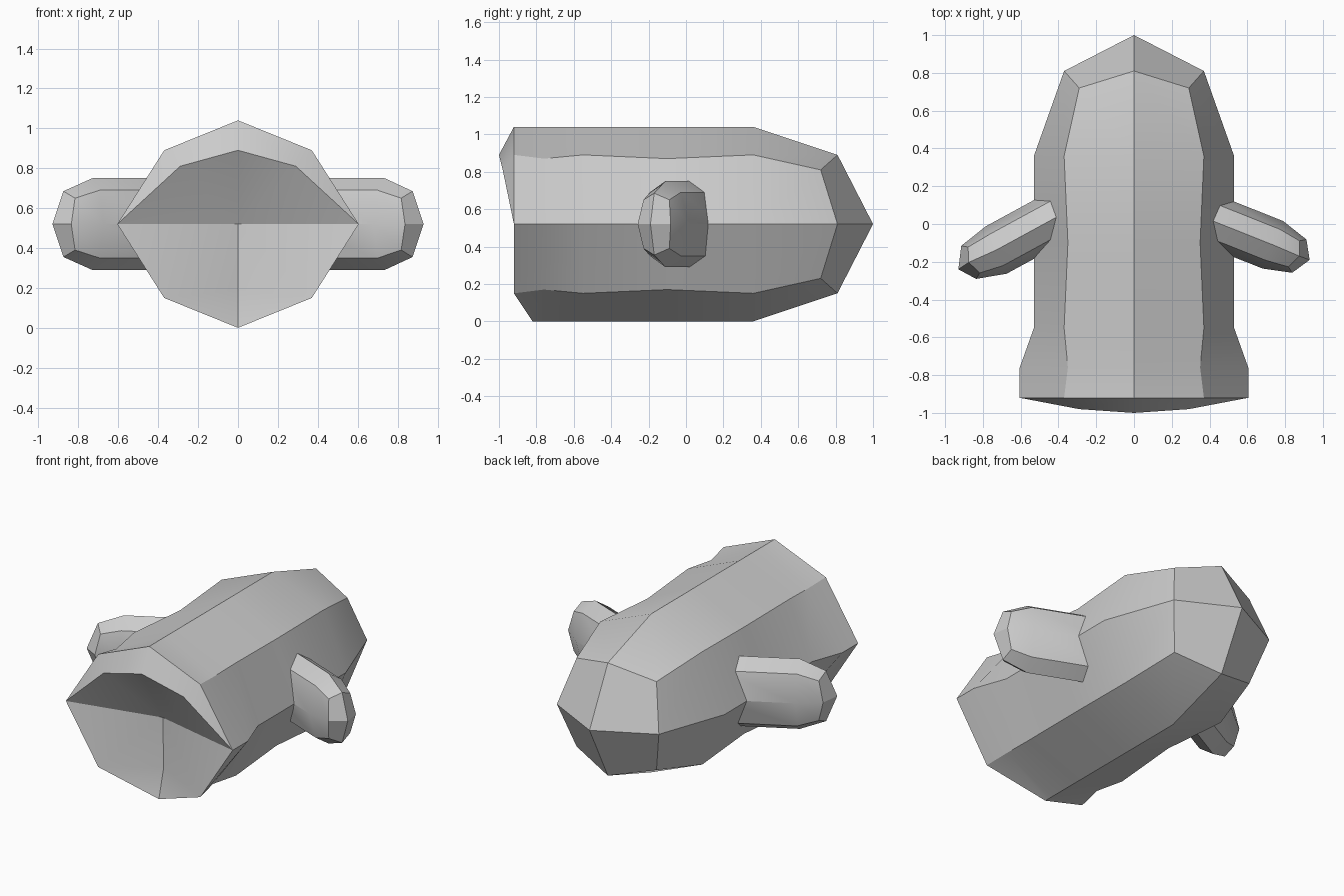
import bpy
import bmesh
import math
from mathutils import Vector

MID_Z = 0.52

cube = bpy.data.objects.get("Cube")
if cube:
    bpy.data.objects.remove(cube, do_unlink=True)

grey = bpy.data.materials.new("plain_grey")
grey.use_nodes = True
colour = (0.6, 0.6, 0.6, 1)
grey.diffuse_color = colour
grey.node_tree.nodes["Principled BSDF"].inputs["Base Color"].default_value = colour


def octagon(bm, centre, side, along, w, h, dw, dh, shift=0):
    """Eight-sided ring: crest, upper corner, side, lower corner and so on."""
    plan = [(0, h), (dw, dh), (w, 0), (dw, -dh), (0, -h), (-dw, -dh), (-w, 0), (-dw, dh)]
    up = Vector((0, 0, 1))
    return [bm.verts.new(centre + side * a + up * b + along * (shift if i % 2 else 0))
            for i, (a, b) in enumerate(plan)]


def bridge(bm, a, b):
    for i in range(8):
        j = (i + 1) % 8
        bm.faces.new((a[i], a[j], b[j], b[i]))


def cap(bm, ring, tip):
    """Close a ring with four kite faces meeting at a point."""
    for i in range(0, 8, 2):
        bm.faces.new((ring[i], ring[i + 1], ring[(i + 2) % 8], tip))


def finish(bm, name):
    bmesh.ops.recalc_face_normals(bm, faces=bm.faces)
    mesh = bpy.data.meshes.new(name)
    bm.to_mesh(mesh)
    bm.free()
    mesh.materials.append(grey)
    obj = bpy.data.objects.new(name, mesh)
    bpy.context.collection.objects.link(obj)
    bpy.ops.object.select_all(action="DESELECT")
    obj.select_set(True)
    bpy.context.view_layer.objects.active = obj
    bpy.ops.object.shade_smooth_by_angle(angle=math.radians(30))


# Body: y, half width, half height, corner offset, corner shift
bm = bmesh.new()
sections = [(0.81, 0.37, 0.37, 0.29, -0.09),
            (0.36, 0.53, 0.52, 0.37, 0),
            (-0.1, 0.53, 0.52, 0.35, 0),
            (-0.55, 0.53, 0.52, 0.37, 0),
            (-0.76, 0.605, 0.52, 0.35, 0),
            (-0.92, 0.605, 0.52, 0.37, 0)]
rings = [octagon(bm, Vector((0, y, MID_Z)), Vector((1, 0, 0)), Vector((0, 1, 0)), w, h, d, d, s)
         for y, w, h, d, s in sections]
for a, b in zip(rings, rings[1:]):
    bridge(bm, a, b)
cap(bm, rings[0], bm.verts.new((0, 1, MID_Z)))

# Mouth: overhanging upper lip, receding chin and a shallow hollow
mouth = rings[-1]
mouth[4].co.y = -0.82
lip = bm.verts.new((0, -1, 0.89))
throat = bm.verts.new((0, -0.78, MID_Z))
floor = bm.verts.new((0, -0.77, 0.19))
for sign, corner, cheek, jaw in ((1, 1, 2, 3), (-1, 7, 6, 5)):
    lip_side = bm.verts.new((sign * 0.29, -0.98, 0.81))
    crest, corner, cheek, jaw, chin = (mouth[k] for k in (0, corner, cheek, jaw, 4))
    for face in ((crest, corner, lip_side, lip), (corner, cheek, lip_side),
                 (lip, lip_side, throat), (lip_side, cheek, throat),
                 (cheek, jaw, throat), (jaw, floor, throat), (jaw, chin, floor)):
        bm.faces.new(face)
finish(bm, "body")

# Flippers: root, shoulder, end and tip positions for each side
flippers = {"left_flipper": ((0.32, 0.055), (0.735, -0.11), (0.875, -0.17), (0.93, -0.19)),
            "right_flipper": ((-0.33, 0.08), (-0.73, -0.138), (-0.875, -0.203), (-0.93, -0.24))}
for name, path in flippers.items():
    root, shoulder, end, tip = (Vector((x, y, MID_Z)) for x, y in path)
    along = (end - shoulder).normalized()
    side = along.cross(Vector((0, 0, 1)))
    bm = bmesh.new()
    base = octagon(bm, root, side, along, 0.137, 0.23, 0.09, 0.17)
    middle = octagon(bm, shoulder, side, along, 0.137, 0.23, 0.09, 0.17)
    outer = octagon(bm, end, side, along, 0.096, 0.165, 0.075, 0.13, -0.03)
    bm.faces.new(base)
    bridge(bm, base, middle)
    bridge(bm, middle, outer)
    cap(bm, outer, bm.verts.new(tip))
    finish(bm, name)
